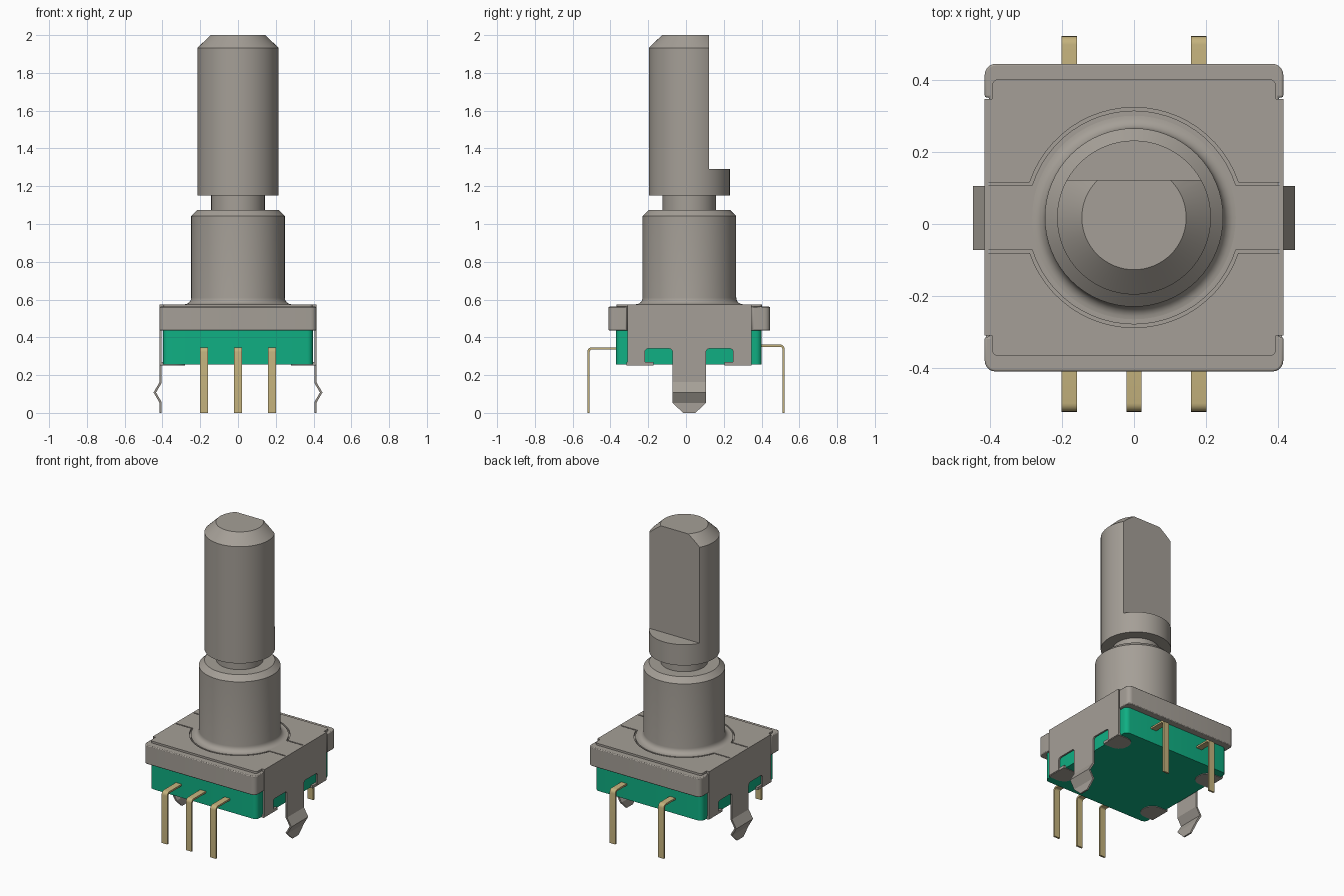
import bpy, bmesh, math
from mathutils import Vector

if "Cube" in bpy.data.objects:
    bpy.data.objects.remove(bpy.data.objects["Cube"], do_unlink=True)


def material(name, rgb):
    m = bpy.data.materials.new(name)
    m.use_nodes = True
    m.diffuse_color = (*rgb, 1)
    m.node_tree.nodes["Principled BSDF"].inputs["Base Color"].default_value = (*rgb, 1)
    return m


STEEL = material("warm grey metal", (0.376, 0.347, 0.309))
GREEN = material("green plastic", (0.005, 0.43, 0.227))
GOLD = material("pale gold", (0.552, 0.445, 0.205))
CY = 0.018          # y of the shaft axis


def finish(name, bm, mat):
    bmesh.ops.recalc_face_normals(bm, faces=bm.faces)
    mesh = bpy.data.meshes.new(name)
    bm.to_mesh(mesh)
    bm.free()
    mesh.materials.append(mat)
    ob = bpy.data.objects.new(name, mesh)
    bpy.context.collection.objects.link(ob)
    bpy.ops.object.select_all(action="DESELECT")
    ob.select_set(True)
    bpy.context.view_layer.objects.active = ob
    bpy.ops.object.shade_smooth_by_angle(angle=math.radians(30))
    return ob


def rounded(points, steps=5):
    """Outline of (u, v) or (u, v, radius) points, rounding those with a radius."""
    out = []
    for i, p in enumerate(points):
        c = Vector(p[:2])
        if len(p) < 3:
            out.append(c)
            continue
        d1 = (Vector(points[i - 1][:2]) - c).normalized() * p[2]
        d2 = (Vector(points[(i + 1) % len(points)][:2]) - c).normalized() * p[2]
        for k in range(steps + 1):
            a = math.pi / 2 * k / steps
            out.append(c + d1 * (1 - math.sin(a)) + d2 * (1 - math.cos(a)))
    return out


def prism(name, points, w0, w1, axis, mat, edit=None):
    """Extrude an outline from w0 to w1 along an axis."""
    place = {"x": lambda u, v, w: (w, u, v),
             "y": lambda u, v, w: (u, w, v),
             "z": lambda u, v, w: (u, v, w)}[axis]
    bm = bmesh.new()
    pts = rounded(points)
    a = [bm.verts.new(place(*p, w0)) for p in pts]
    b = [bm.verts.new(place(*p, w1)) for p in pts]
    bm.faces.new(a)
    bm.faces.new(b[::-1])
    for i in range(len(a)):
        j = (i + 1) % len(a)
        bm.faces.new((a[i], a[j], b[j], b[i]))
    if edit:
        edit(bm)
    return finish(name, bm, mat)


def lathe(name, profile, mat, edit=None, n=64):
    """Revolve a (radius, z) profile about the shaft axis and cap both ends."""
    bm = bmesh.new()
    rings = [[bm.verts.new((r * math.cos(2 * math.pi * k / n),
                            CY + r * math.sin(2 * math.pi * k / n), z))
              for k in range(n)] for r, z in profile]
    for p, q in zip(rings, rings[1:]):
        for k in range(n):
            j = (k + 1) % n
            bm.faces.new((p[k], p[j], q[j], q[k]))
    bm.faces.new(rings[0])
    bm.faces.new(rings[-1])
    if edit:
        edit(bm)
    return finish(name, bm, mat)


# Plastic body
prism("body", [(-0.397, -0.37, 0.03), (0.397, -0.37, 0.03),
               (0.397, 0.40, 0.03), (-0.397, 0.40, 0.03)],
      0.256, 0.45, "z", GREEN)

# Folded cover, notched at the sides for the bracket
cover_half = [(0.415, -0.41, 0.03), (0.415, -0.314), (0.402, -0.314),
              (0.402, 0.352), (0.415, 0.352), (0.415, 0.445, 0.03)]
cover = prism("cover", cover_half + [(-p[0], *p[1:]) for p in cover_half[::-1]],
              0.435, 0.562, "z", STEEL)
bevel = cover.modifiers.new("edge", "BEVEL")
bevel.width = 0.005
bevel.segments = 2
bevel.limit_method = "ANGLE"
bevel.angle_limit = math.radians(50)


# Raised top plates either side of the centre strip
def arc(radius, half_height, sign):
    a = math.asin(half_height / radius)
    return [(radius * math.cos(a + (math.pi - 2 * a) * k / 24),
             CY + sign * radius * math.sin(a + (math.pi - 2 * a) * k / 24))
            for k in range(25)]


for name, s, y_step, y_end in (("front_top_plate", -1, -0.31, -0.367),
                               ("back_top_plate", 1, 0.347, 0.402)):
    y_in = CY + s * 0.098
    prism(name, [(0.413, y_in)] + arc(0.306, 0.098, s) +
          [(-0.413, y_in), (-0.413, y_step), (-0.395, y_step), (-0.395, y_end, 0.018),
           (0.395, y_end, 0.018), (0.395, y_step), (0.413, y_step)],
          0.555, 0.575, "z", STEEL)

# Centre strip plate around the bushing
H = 0.09
prism("bushing_plate", [(0.404, CY - H), (0.404, CY + H)] + arc(0.297, H, 1) +
      [(-0.404, CY + H), (-0.404, CY - H)] + arc(0.297, H, -1)[::-1],
      0.555, 0.575, "z", STEEL)

# Threaded bushing with a fillet at its foot, and the neck
foot = [(0.248 + 0.035 * (1 - math.sin(a)), 0.61 - 0.035 * math.cos(a))
        for a in (math.pi / 2 * k / 6 for k in range(7))]
lathe("bushing", [(0.283, 0.56)] + foot + [(0.248, 1.042), (0.214, 1.075)], STEEL)
lathe("neck", [(0.142, 1.06), (0.142, 1.16)], STEEL)


# Shaft: round collar below, flatted length above
def cut_flat(bm):
    cut = bmesh.ops.bisect_plane(bm, geom=bm.verts[:] + bm.edges[:] + bm.faces[:],
                                 plane_co=(0, 0.122, 0), plane_no=(0, 1, 0),
                                 clear_outer=True)
    edges = [e for e in cut["geom_cut"] if isinstance(e, bmesh.types.BMEdge)]
    bmesh.ops.holes_fill(bm, edges=edges, sides=0)


lathe("shaft_collar", [(0.214, 1.15), (0.214, 1.29)], STEEL)
lathe("shaft", [(0.214, 1.28), (0.214, 1.933), (0.145, 2.0)], STEEL, cut_flat)


# Side brackets with windows, kinked snap legs and tabs folded under the body
def taper(bm):
    for v in bm.verts:
        if v.co.z < 0.01:
            v.co.y = CY + (v.co.y - CY) * 0.36


for side, s in (("left", 1), ("right", -1)):
    prism(side + "_bracket",
          [(-0.31, 0.575), (-0.31, 0.256), (-0.218, 0.256), (-0.218, 0.34, 0.018),
           (-0.072, 0.34, 0.018), (-0.072, 0.25), (0.106, 0.25), (0.106, 0.34, 0.018),
           (0.25, 0.34, 0.018), (0.25, 0.256), (0.347, 0.256), (0.347, 0.575)],
          s * 0.404, s * 0.415, "x", STEEL)
    leg = [(0.415, 0.255), (0.415, 0.163), (0.447, 0.108), (0.415, 0.053), (0.415, 0),
           (0.404, 0), (0.404, 0.057), (0.434, 0.108), (0.404, 0.159), (0.404, 0.255)]
    prism(side + "_snap_leg", [(s * x, z) for x, z in leg],
          -0.072, 0.106, "y", STEEL, taper)
    for end, y0, y1 in (("front", -0.315, -0.172), ("back", 0.203, 0.347)):
        prism(f"{side}_{end}_tab",
              [(s * 0.412, y0), (s * 0.412, y1), (s * 0.28, y1, 0.065),
               (s * 0.28, y0, 0.065)], 0.252, 0.27, "z", STEEL)


# Bent terminal pins
def pin(name, x, s, y_root, z):
    t = 0.012
    prism(name, [(s * y_root, z), (s * 0.522, z, 0.024), (s * 0.522, 0),
                 (s * (0.522 - t), 0), (s * (0.522 - t), z - t, 0.012), (s * y_root, z - t)],
          x - 0.021, x + 0.021, "x", GOLD)


for label, x in (("right", -0.18), ("middle", 0), ("left", 0.18)):
    pin("front_pin_" + label, x, -1, 0.35, 0.347)
    if x:
        pin("back_pin_" + label, x, 1, 0.38, 0.362)
